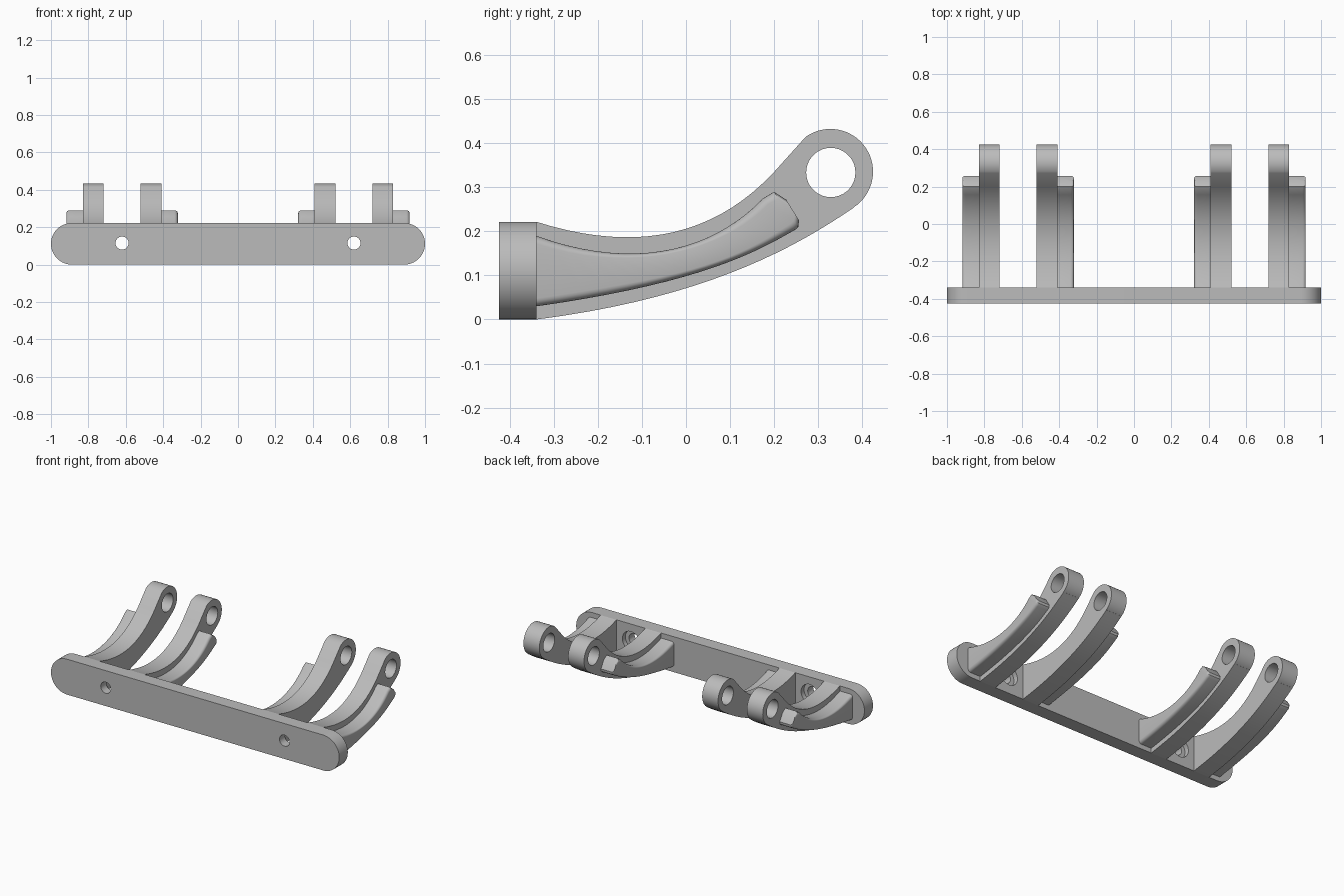
import bpy, bmesh
from math import sin, cos, pi, radians
from mathutils import Vector
from mathutils.geometry import interpolate_bezier

cube = bpy.data.objects.get("Cube")
if cube:
    bpy.data.objects.remove(cube)

grey = bpy.data.materials.new("plain grey")
grey.use_nodes = True
colour = (0.5, 0.5, 0.5, 1)
grey.diffuse_color = colour
grey.node_tree.nodes["Principled BSDF"].inputs["Base Color"].default_value = colour


def bezier(*points, n=20):
    return [(p.x, p.y) for p in interpolate_bezier(*[Vector((a, b, 0)) for a, b in points], n)]


def arc(ca, cb, r, start, end, n):
    angles = [radians(start + (end - start) * i / n) for i in range(n + 1)]
    return [(ca + r * cos(t), cb + r * sin(t)) for t in angles]


def loft(name, rings):
    """Skin a row of equal rings and cap both ends."""
    bm = bmesh.new()
    rows = [[bm.verts.new(p) for p in ring] for ring in rings]
    for a, b in zip(rows, rows[1:]):
        for i in range(len(a)):
            j = (i + 1) % len(a)
            bm.faces.new((a[i], a[j], b[j], b[i]))
    bm.faces.new(rows[0])
    bm.faces.new(rows[-1])
    bmesh.ops.recalc_face_normals(bm, faces=bm.faces)
    mesh = bpy.data.meshes.new(name)
    bm.to_mesh(mesh)
    bm.free()
    mesh.materials.append(grey)
    obj = bpy.data.objects.new(name, mesh)
    bpy.context.collection.objects.link(obj)
    return obj


def along_x(name, profile, x0, x1):
    return loft(name, [[(x, a, b) for a, b in profile] for x in (x0, x1)])


def along_y(name, profile, y0, y1):
    return loft(name, [[(a, y, b) for a, b in profile] for y in (y0, y1)])


def activate(obj):
    bpy.ops.object.select_all(action='DESELECT')
    obj.select_set(True)
    bpy.context.view_layer.objects.active = obj


def cut(obj, cutter):
    cutter.hide_render = True
    mod = obj.modifiers.new("hole", 'BOOLEAN')
    mod.operation, mod.solver, mod.object = 'DIFFERENCE', 'EXACT', cutter
    activate(obj)
    bpy.ops.object.modifier_apply(modifier=mod.name)
    bpy.data.objects.remove(cutter)


def smooth(obj):
    activate(obj)
    bpy.ops.object.shade_smooth_by_angle(angle=radians(30))


# Mounting plate with rounded ends and two counterbored screw holes
FRONT, BACK, R = -0.425, -0.34, 0.111
outline = arc(1 - R, R, R, -90, 90, 24) + arc(R - 1, R, R, 90, 270, 24)
plate = along_y("mounting_plate", outline, FRONT, BACK)
for x in (-0.62, 0.62):
    cut(plate, along_y("screw_cutter", arc(x, 0.115, 0.035, 0, 345, 23), FRONT - 0.1, BACK + 0.1))
    cut(plate, along_y("bore_cutter", arc(x, 0.115, 0.06, 0, 348, 29), BACK - 0.03, BACK + 0.1))
smooth(plate)

# Side outline of a curved arm ending in a round eye
arm_profile = (
    bezier((BACK, 0.222), (-0.12, 0.152), (0.06, 0.185), (0.2, 0.335))
    + arc(0.328, 0.336, 0.097, 125, -57, 32)
    + bezier((0.381, 0.254), (0.25, 0.165), (0.05, 0.05), (BACK, 0))
)

# Upper and lower edges of the side rib, closing in to a bulged tip
rib_top = bezier((BACK, 0.19), (-0.12, 0.11), (0.06, 0.155), (0.175, 0.275)) + [(0.2, 0.29), (0.228, 0.272)]
rib_low = bezier((BACK, 0.03), (0.05, 0.085), (0.17, 0.16), (0.25, 0.205)) + [(0.255, 0.21), (0.257, 0.225)]


def rib_ring(top, low, x_in, x_out):
    """Cross-section with rounded outer edges."""
    t, l = Vector((0, *top)), Vector((0, *low))
    down = (l - t).normalized()
    r, side = 0.018, (1 if x_out > x_in else -1)
    ring = [(x_in, *top)]
    for base, direction, order in ((t, down, range(6)), (l, -down, range(5, -1, -1))):
        for i in order:
            a = pi / 2 * i / 5
            p = base + direction * r * (1 - cos(a))
            ring.append((x_out - side * r * (1 - sin(a)), p.y, p.z))
    return ring + [(x_in, *low)]


# Two pairs of arms, each arm with a rib on its outer face
for side, c in (("left", 0.62), ("right", -0.62)):
    for d in (1, -1):
        place = "outer" if d * c > 0 else "inner"
        x_near, x_far, x_rib = c + d * 0.1, c + d * 0.21, c + d * 0.298
        arm = along_x(f"{side}_{place}_arm", arm_profile, x_near, x_far)
        cut(arm, along_x("eye_cutter", arc(0.329, 0.334, 0.056, 0, 350, 35), c, c + d * 0.4))
        smooth(arm)
        rib = loft(f"{side}_{place}_rib",
                   [rib_ring(t, l, x_far, x_rib) for t, l in zip(rib_top, rib_low)])
        smooth(rib)
